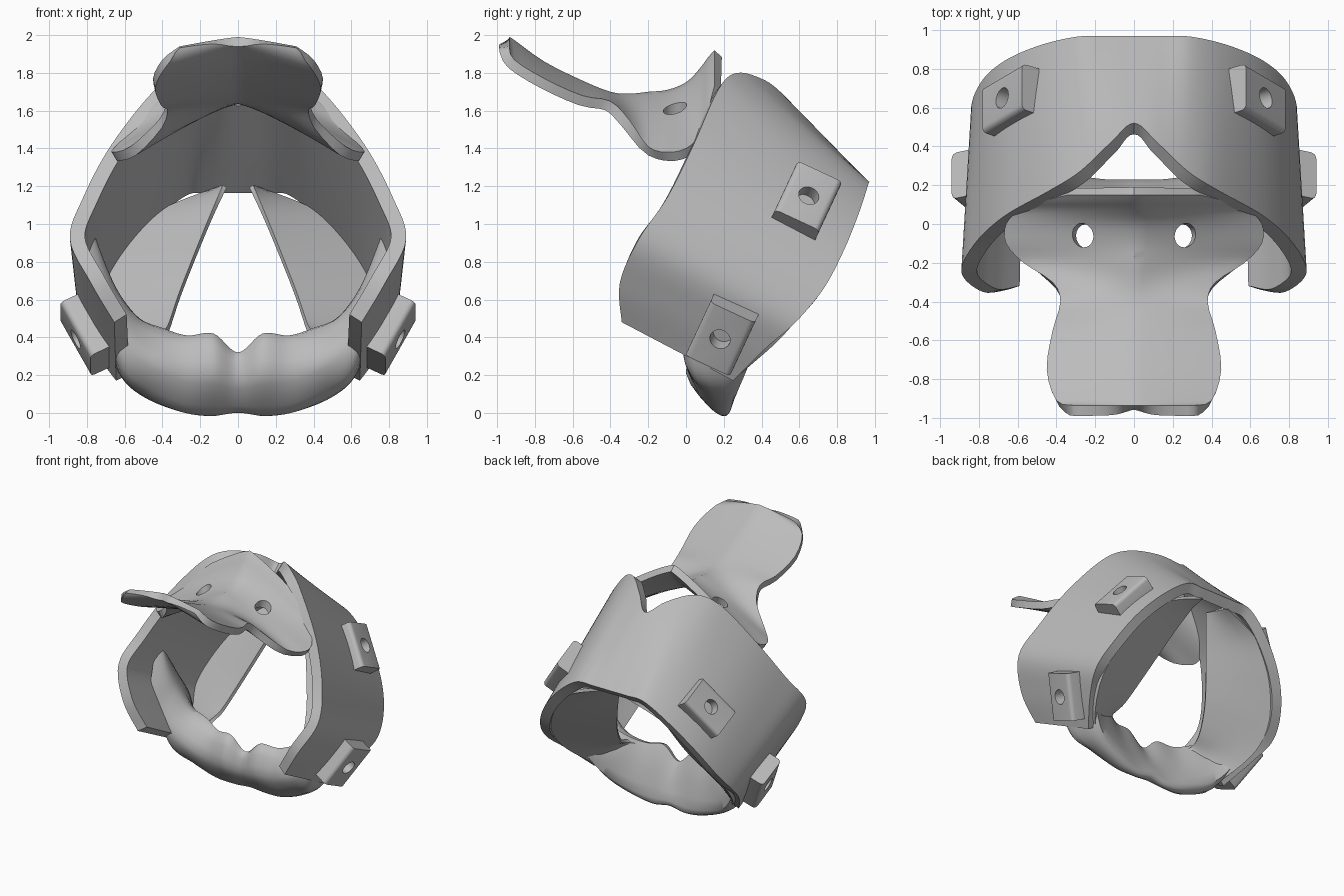
import bpy, bmesh, math
from mathutils import Vector, Matrix

if "Cube" in bpy.data.objects:
    bpy.data.objects.remove(bpy.data.objects["Cube"], do_unlink=True)

grey = bpy.data.materials.new("plain grey")
grey.use_nodes = True
COLOR = (0.5, 0.5, 0.5, 1)
grey.diffuse_color = COLOR
grey.node_tree.nodes["Principled BSDF"].inputs["Base Color"].default_value = COLOR


def spline(points, steps, closed=False):
    """Resample points along a Catmull-Rom curve."""
    pts = [Vector(p) for p in points]
    n = len(pts)
    get = (lambda k: pts[k % n]) if closed else (lambda k: pts[max(0, min(n - 1, k))])
    out = []
    for i in range(n if closed else n - 1):
        a, b, c, d = (get(i + k) for k in (-1, 0, 1, 2))
        for s in range(steps):
            t = s / steps
            out.append(0.5 * (2 * b + (c - a) * t + (2 * a - 5 * b + 4 * c - d) * t ** 2
                              + (3 * b - a - 3 * c + d) * t ** 3))
    return out if closed else out + [pts[-1]]


def mirrored(half):
    """Extend a half curve that starts at the middle to both sides."""
    return [(-x, y, z) for x, y, z in reversed(half) if x > 0] + list(half)


def make_object(name, bm):
    mesh = bpy.data.meshes.new(name)
    bm.to_mesh(mesh)
    bm.free()
    obj = bpy.data.objects.new(name, mesh)
    bpy.context.collection.objects.link(obj)
    mesh.materials.append(grey)
    return obj


def loft(name, rows, closed=False):
    """Skin a grid of rows; closed joins the last row to the first and caps the ends."""
    bm = bmesh.new()
    grid = [[bm.verts.new(p) for p in row] for row in rows]
    pairs = list(zip(grid, grid[1:]))
    if closed:
        pairs.append((grid[-1], grid[0]))
    for lo, hi in pairs:
        for i in range(len(lo) - 1):
            bm.faces.new((lo[i], lo[i + 1], hi[i + 1], hi[i]))
    if closed:
        bm.faces.new([r[0] for r in grid])
        bm.faces.new([r[-1] for r in grid])
        bmesh.ops.recalc_face_normals(bm, faces=bm.faces)
    return make_object(name, bm)


def thicken(obj, thickness, offset):
    mod = obj.modifiers.new("thickness", "SOLIDIFY")
    mod.thickness, mod.offset = thickness, offset


def cut_hole(obj, center, axis, radius, depth):
    bm = bmesh.new()
    turn = Vector(axis).to_track_quat("Z", "Y").to_matrix().to_4x4()
    bmesh.ops.create_cone(bm, cap_ends=True, segments=24, radius1=radius, radius2=radius,
                          depth=depth, matrix=Matrix.Translation(center) @ turn)
    cutter = make_object("hole_cutter", bm)
    cutter.hide_render = True
    mod = obj.modifiers.new("hole", "BOOLEAN")
    mod.operation, mod.solver, mod.object = "DIFFERENCE", "EXACT", cutter


def finish(obj, angle=35):
    """Apply the modifiers, drop the cutters and smooth all but the sharp edges."""
    cutters = [m.object for m in obj.modifiers if m.type == "BOOLEAN"]
    bpy.ops.object.select_all(action="DESELECT")
    obj.select_set(True)
    bpy.context.view_layer.objects.active = obj
    bpy.ops.object.convert(target="MESH")
    for cutter in cutters:
        bpy.data.objects.remove(cutter, do_unlink=True)
    bpy.ops.object.shade_smooth_by_angle(angle=math.radians(angle))


# Main collar band, notched at the top and hooked inward at the lower ends
band_front = [(0, .52, 1.68), (.12, .42, 1.76), (.28, .27, 1.8), (.44, .17, 1.71),
              (.67, .04, 1.42), (.82, -.1, 1.14), (.89, -.25, .92), (.78, -.35, .69),
              (.655, -.34, .48)]
band_back = [(0, .97, 1.22), (.15, .97, 1.22), (.3, .965, 1.21), (.49, .92, 1.07),
             (.67, .84, .87), (.79, .73, .66), (.84, .58, .48), (.77, .42, .34),
             (.645, .25, .17)]
front = spline(mirrored(band_front), 6)
back = spline(mirrored(band_back), 6)
band = loft("collar_band", [[f.lerp(b, k / 8) for f, b in zip(front, back)] for k in range(9)])
thicken(band, .08, -1)
finish(band)

# Lower lip: a lumpy closed crescent whose horns rise inside the band
lip_base = [(0, .16, .01), (.14, .16, .0), (.3, .14, .02), (.48, .11, .1), (.61, .05, .2),
            (.69, .02, .42), (.77, 0, .62), (.8, .1, .95)]
lip_bulge = [(0, .05, .17), (.13, 0, .21), (.28, .02, .22), (.44, 0, .28), (.57, -.01, .38),
             (.67, 0, .52), (.75, 0, .68), (.79, .1, .97)]
lip_crest = [(0, .1, .32), (.13, .1, .42), (.27, .13, .41), (.4, .18, .45), (.52, .18, .5),
             (.62, .15, .62), (.69, .12, .76), (.77, .13, .97)]
lip_rear = [(0, .23, .05), (.14, .23, .04), (.3, .25, .06), (.5, .28, .13), (.62, .33, .25),
            (.71, .4, .45), (.77, .3, .68), (.8, .15, .95)]
sides = [spline(mirrored(c), 6) for c in (lip_base, lip_bulge, lip_crest, lip_rear)]
sections = [spline(ring, 4, closed=True) for ring in zip(*sides)]
finish(loft("lower_lip", list(zip(*sections)), closed=True), 50)

# Inner flaps: a funnel running from the back rim in toward the middle
flap_inner = [(.07, .74, 1.2), (.15, .64, 1.02), (.24, .53, .8), (.31, .43, .62),
              (.36, .31, .47), (.38, .2, .42), (.34, .16, .4)]
flap_outer = [(.12, .92, 1.18), (.43, .88, 1.05), (.62, .79, .84), (.74, .66, .61),
              (.75, .49, .4), (.61, .27, .2), (.45, .24, .13)]
inner, outer = spline(flap_inner, 6), spline(flap_outer, 6)
flaps = loft("inner_flaps", [[a.lerp(b, k / 4) for a, b in zip(inner, outer)] for k in range(5)])
thicken(flaps, .025, 0)
flaps.modifiers.new("both sides", "MIRROR")
finish(flaps)

# Visor: roof-shaped plate with a brim; each station is y, half width, ridge z, edge z
stations = [(-.935, .31, 1.99, 1.94), (-.91, .4, 1.975, 1.87), (-.75, .45, 1.86, 1.77),
            (-.55, .42, 1.76, 1.68), (-.4, .38, 1.7, 1.65), (-.3, .42, 1.69, 1.55),
            (-.2, .57, 1.7, 1.41), (-.1, .66, 1.71, 1.38), (0, .66, 1.75, 1.4),
            (.07, .59, 1.82, 1.47), (.115, .48, 1.88, 1.6), (.15, .34, 1.92, 1.73)]
lengthwise = spline([(y, w, 0) for y, w, _, _ in stations], 3)
heights = spline([(r, e, 0) for _, _, r, e in stations], 3)
rows = []
for (y, w, _), (ridge, edge, _) in zip(lengthwise, heights):
    across = [k / 10 for k in range(-10, 11)]
    rows.append([(u * w, y, ridge + (edge - ridge) * abs(u) ** 1.2) for u in across])
visor = loft("visor", rows)
thicken(visor, .055, -1)
for side in (-1, 1):
    cut_hole(visor, (side * .26, -.06, 1.6), (side * .35, .1, 1), .06, .5)
finish(visor)


# Strap lugs: bevelled blocks with a hole, on both sides of the band
def lug(name, side, center, along, down):
    d = Vector(along).normalized()
    t = Vector(down)
    t = (t - d * t.dot(d)).normalized()
    n = d.cross(t)
    if n.x < 0:
        n = -n
    flip = Vector((side, 1, 1))
    d, t, n, c = (Vector([v * f for v, f in zip(vec, flip)]) for vec in (d, t, n, Vector(center)))
    bm = bmesh.new()
    frame = Matrix((d, t, n)).transposed().to_4x4()
    frame.translation = c - n * .055
    bmesh.ops.create_cube(bm, size=1, matrix=frame @ Matrix.Diagonal((.26, .35, .11, 1)))
    top = [e for e in bm.edges if all((v.co - c).dot(n) > -.02 for v in e.verts)
           and abs((e.verts[0].co - e.verts[1].co).normalized().dot(t)) > .9]
    bmesh.ops.bevel(bm, geom=top, offset=.03, segments=4, affect="EDGES", profile=.5)
    bmesh.ops.recalc_face_normals(bm, faces=bm.faces)
    obj = make_object(name, bm)
    cut_hole(obj, c, n, .055, .18)
    finish(obj)


for label, side in (("left", 1), ("right", -1)):
    lug("upper_lug_" + label, side, (.68, .65, 1.15), (0, .9, -.42), (.24, -.15, -.3))
    lug("lower_lug_" + label, side, (.86, .18, .39), (0, .9, -.42), (-.18, -.12, -.33))
